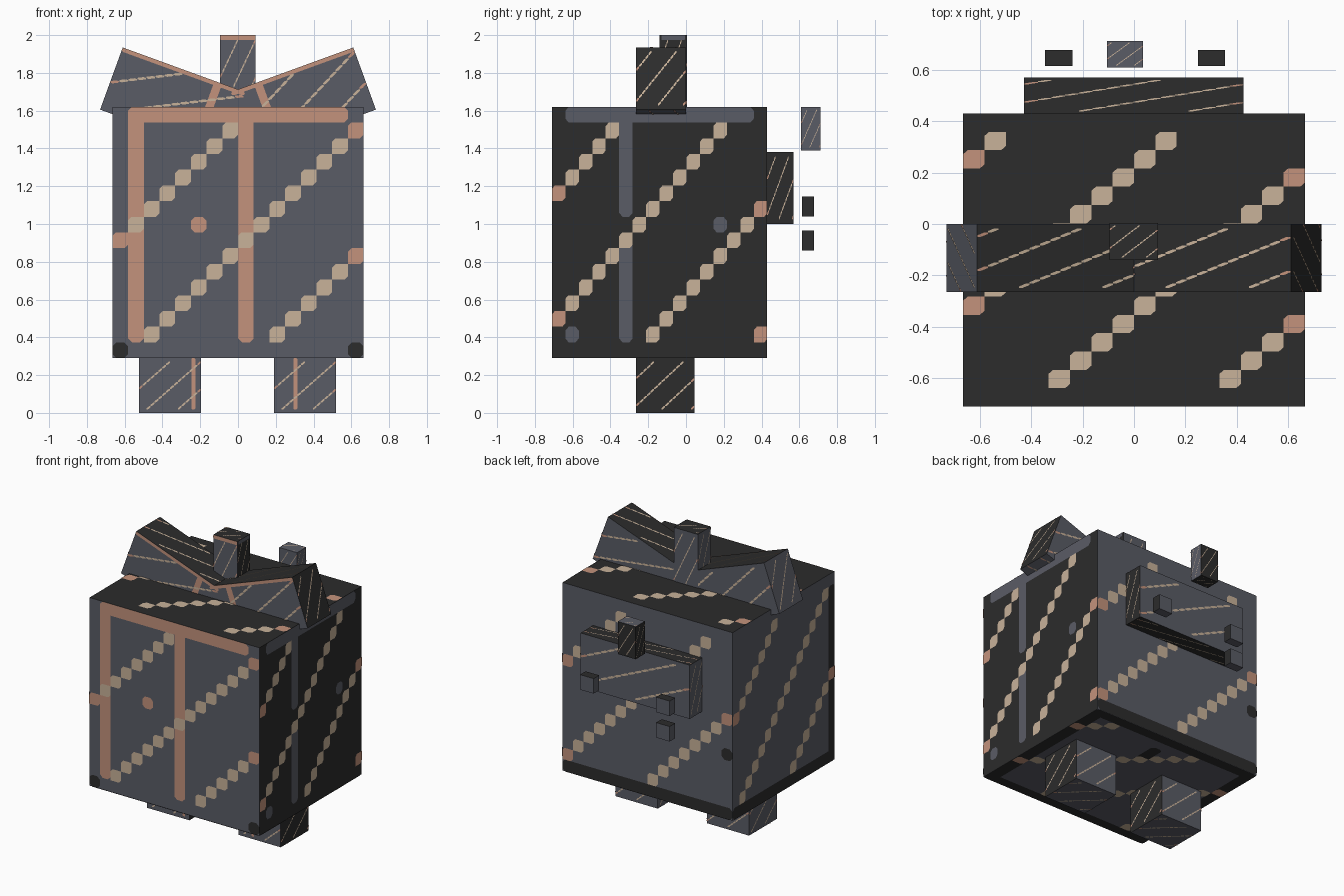
import bpy
from math import radians
from mathutils import Vector

cube = bpy.data.objects.get("Cube")
if cube:
    bpy.data.objects.remove(cube, do_unlink=True)

GREY, DARK, TAN, SALMON = range(4)
CELLS = 16  # every box face is painted on a square grid of cells


def material(name, rgb):
    m = bpy.data.materials.new(name)
    m.use_nodes = True
    m.diffuse_color = (*rgb, 1)
    bsdf = m.node_tree.nodes["Principled BSDF"]
    bsdf.inputs["Base Color"].default_value = (*rgb, 1)
    bsdf.inputs["Roughness"].default_value = 0.9
    return m


MATS = [material("slate grey", (0.102, 0.107, 0.133)),
        material("charcoal", (0.025, 0.025, 0.025)),
        material("tan", (0.58, 0.445, 0.32)),
        material("salmon", (0.55, 0.29, 0.2))]

X, Y, Z = Vector((1, 0, 0)), Vector((0, 1, 0)), Vector((0, 0, 1))
# face name: across axis, up axis, stripe phase
FACES = {"front": (X, Z, 7), "right": (Y, Z, 2), "back": (-X, Z, 1),
         "left": (-Y, Z, 0), "top": (X, Y, 5), "bottom": (-X, Y, 4)}


def painted_box(name, lo, hi, slim=0.65, paint=None, dark=("right", "top"), tilt=0, stripes=True):
    """Box with diagonal stripes; paint maps a face to (i0, j0, i1, j1, colour) cell patches."""
    lo, hi = Vector(lo), Vector(hi)
    centre, half = (lo + hi) / 2, (hi - lo) / 2
    verts, faces, mats = [], [], []

    def polygon(face, points, lift, colour):
        u, v, _ = FACES[face]
        n = u.cross(v)
        base = len(verts)
        for a, b in points:
            d = u * (2 * a / CELLS - 1) + v * (2 * b / CELLS - 1) + n
            verts.append(Vector(p * q for p, q in zip(d, half)) + n * lift)
        faces.append(range(base, len(verts)))
        mats.append(colour)

    for face, (u, v, phase) in FACES.items():
        n = CELLS
        polygon(face, [(0, 0), (n, 0), (n, n), (0, n)], 0, DARK if face in dark else GREY)
        # patches with clipped corners
        for i, j, p, q, colour in (paint or {}).get(face, ()):
            k = 0.25
            polygon(face, [(i + k, j), (p - k, j), (p, j + k), (p, q - k),
                           (p - k, q), (i + k, q), (i, q - k), (i, j + k)], 0.002, colour)
        # diagonal stripes of six-sided cells
        for i in range(CELLS if stripes else 0):
            for j in range(1, CELLS - 1):
                if (j - i - phase) % 8:
                    continue
                edge = i in (0, CELLS - 1)
                k = slim
                polygon(face, [(i, j), (i + 1 - k, j), (i + 1, j + k),
                               (i + 1, j + 1), (i + k, j + 1), (i, j + 1 - k)],
                        0.003, SALMON if edge else TAN)

    mesh = bpy.data.meshes.new(name)
    mesh.from_pydata(verts, [], faces)
    for m in MATS:
        mesh.materials.append(m)
    mesh.polygons.foreach_set("material_index", mats)
    ob = bpy.data.objects.new(name, mesh)
    ob.location = centre
    ob.rotation_euler.y = radians(tilt)
    bpy.context.collection.objects.link(ob)
    return ob


# main body
painted_box("body", (-0.665, -0.71, 0.29), (0.665, 0.43, 1.62), slim=0.22, paint={
    "front": [(1, 1, 2, 15.5, SALMON), (8, 1, 9, 15.5, SALMON), (1, 15, 15, 16, SALMON),
              (5, 8, 6, 9, SALMON), (0, 0, 1, 1, DARK), (15, 0, 16, 1, DARK)],
    "right": [(5, 1, 6, 7.5, GREY), (5, 9, 6, 15.5, GREY), (1, 15, 15, 16, GREY),
              (1, 1, 2, 2, GREY), (12, 8, 13, 9, GREY)],
    "back": [(0, 0, 16, 1, DARK), (15, 5, 16, 6, DARK)],
    "left": [(0, 0, 16, 1, DARK), (15, 0, 16, 15, DARK)],
    "bottom": [(0, 0, 16, 1, DARK), (0, 15, 16, 16, DARK), (0, 0, 1, 16, DARK),
               (15, 0, 16, 16, DARK), (7, 11, 8, 14, DARK)]})

# legs
for side, x, col in (("right", -0.36, 13.5), ("left", 0.355, 5)):
    painted_box(side + "_leg", (x - 0.165, -0.265, 0), (x + 0.165, 0.045, 0.29),
                paint={"front": [(col, 1, col + 1, 16, SALMON)]})

# tilted ears meeting in the middle
for side, s, col in (("right", -1, 12), ("left", 1, 3)):
    x, z = s * 0.346, 1.652
    painted_box(side + "_ear", (x - 0.345, -0.265, z - 0.175), (x + 0.345, 0, z + 0.175),
                tilt=-20 * s, paint={"front": [(0, 15, 16, 16, SALMON),
                                               (col, 8, col + 1, 15.5, SALMON)]})

# post between the ears
painted_box("top_post", (-0.095, -0.14, 1.6), (0.093, 0.004, 2.0),
            paint={"front": [(0, 15, 16, 16, SALMON)], "right": [(1, 15, 15, 16, GREY)]})

# pack on the back with floating blocks behind it
painted_box("back_pack", (-0.428, 0.43, 1.0), (0.426, 0.57, 1.38), dark=("right", "top", "bottom"))
painted_box("tall_block", (-0.105, 0.61, 1.39), (0.035, 0.712, 1.62), dark=("back", "left", "bottom"))
for name, x, z in (("left_block", 0.302, 1.092), ("right_block", -0.293, 1.092),
                   ("lower_right_block", -0.293, 0.912)):
    painted_box(name, (x - 0.053, 0.615, z - 0.053), (x + 0.053, 0.677, z + 0.053), stripes=False)
